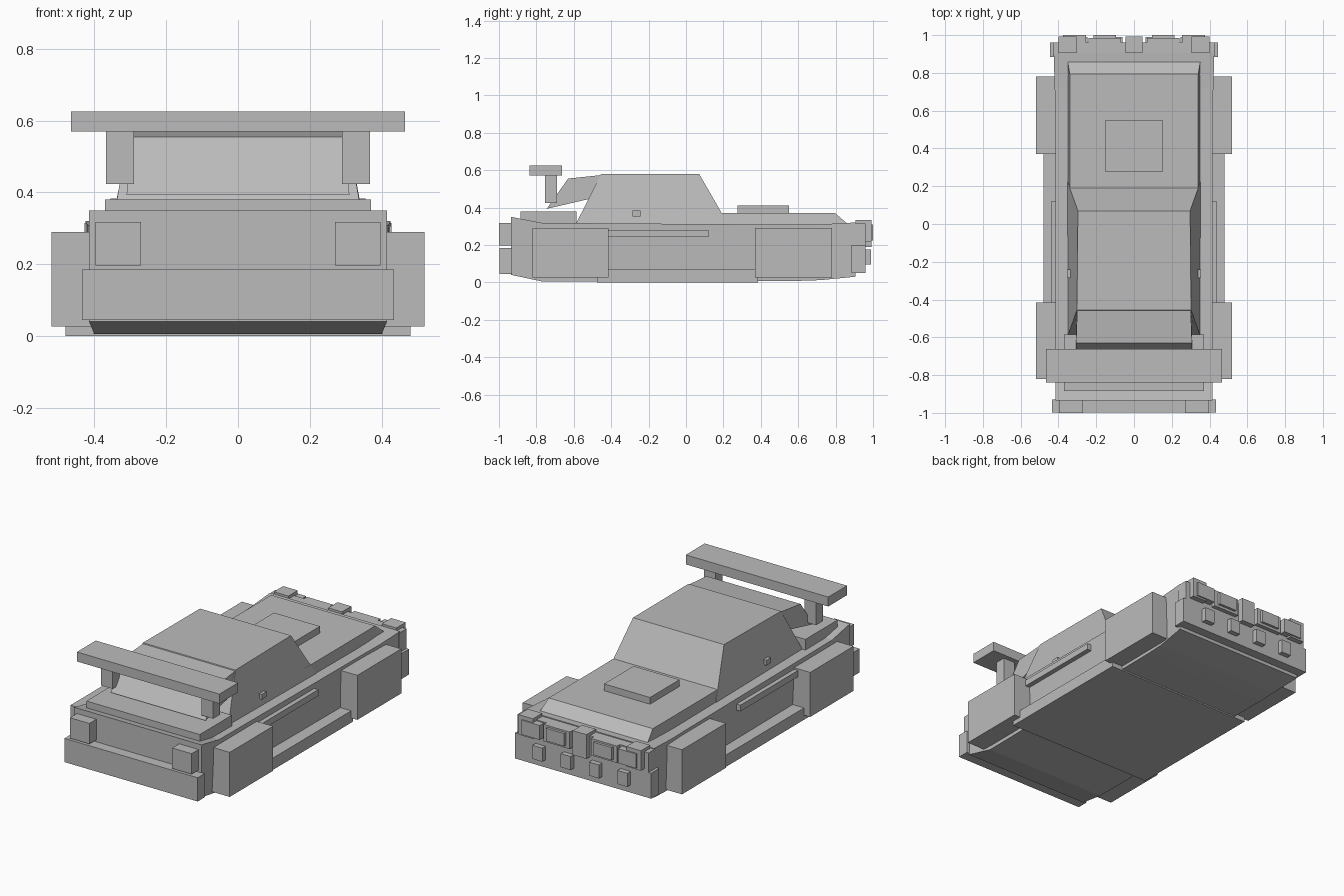
import bpy

default = bpy.data.objects.get("Cube")
if default:
    bpy.data.objects.remove(default, do_unlink=True)

# Single paint colour
paint = bpy.data.materials.new("plain_grey")
paint.use_nodes = True
grey = (0.5, 0.5, 0.5, 1)
paint.diffuse_color = grey
paint.node_tree.nodes["Principled BSDF"].inputs["Base Color"].default_value = grey


def make(name, verts, faces):
    mesh = bpy.data.meshes.new(name)
    mesh.from_pydata(verts, [], faces)
    mesh.materials.append(paint)
    obj = bpy.data.objects.new(name, mesh)
    bpy.context.collection.objects.link(obj)
    return obj


def loft(name, rings):
    """Skin a closed solid through rings of equal size."""
    n = len(rings[0])
    verts = [p for ring in rings for p in ring]
    faces = [tuple(reversed(range(n))), tuple(range(len(verts) - n, len(verts)))]
    for r in range(len(rings) - 1):
        a, b = r * n, (r + 1) * n
        for i in range(n):
            j = (i + 1) % n
            faces.append((a + i, a + j, b + j, b + i))
    obj = make(name, verts, faces)
    fix_normals(obj)
    return obj


def fix_normals(obj):
    import bmesh
    bm = bmesh.new()
    bm.from_mesh(obj.data)
    bmesh.ops.recalc_face_normals(bm, faces=bm.faces)
    bm.to_mesh(obj.data)
    bm.free()


def box(name, x, y, z):
    return loft(name, [[(x[0], v, z[0]), (x[1], v, z[0]), (x[1], v, z[1]), (x[0], v, z[1])] for v in y])


def pair(name, x, y, z):
    box("left_" + name, x, y, z)
    box("right_" + name, (-x[1], -x[0]), y, z)


def sections(name, rows):
    """Rows of y, bottom half width, bottom z, top half width, top z."""
    return loft(name, [[(-wb, y, zb), (wb, y, zb), (wt, y, zt), (-wt, y, zt)]
                       for y, wb, zb, wt, zt in rows])


def outline(name, points):
    """Side outline of (y, z, half width), spanned across the car."""
    return loft(name, [[(s * w, y, z) for y, z, w in points] for s in (-1, 1)])


# Lower body and sills
sections("body", [
    (-0.935, 0.415, 0.04, 0.415, 0.35),
    (-0.77, 0.40, 0.005, 0.415, 0.318),
    (0.60, 0.41, 0.008, 0.415, 0.308),
    (0.72, 0.41, 0.012, 0.42, 0.31),
    (0.905, 0.425, 0.03, 0.425, 0.32)])
box("side_sills", (-0.48, 0.48), (-0.475, 0.385), (0, 0.07))
for end, y in (("rear", (-0.82, -0.415)), ("front", (0.37, 0.78))):
    pair(end + "_wheel_block", (0.39, 0.52), y, (0.027, 0.29))
pair("side_trim", (0.40, 0.44), (-0.42, 0.12), (0.243, 0.28))

# Bonnet, scoop and boot lid
sections("bonnet", [
    (0.12, 0.35, 0.30, 0.34, 0.372),
    (0.795, 0.35, 0.30, 0.34, 0.372),
    (0.865, 0.352, 0.30, 0.352, 0.312)])
box("bonnet_scoop", (-0.15, 0.15), (0.275, 0.55), (0.36, 0.412))
box("boot_lid", (-0.37, 0.37), (-0.885, -0.585), (0.30, 0.38))

# Cabin
outline("cabin", [(-0.59, 0.31, 0.35), (-0.455, 0.578, 0.302), (0.07, 0.58, 0.297),
                  (0.19, 0.372, 0.34), (0.225, 0.31, 0.352)])
outline("rear_window", [(-0.745, 0.393, 0.31), (-0.63, 0.555, 0.307),
                        (-0.44, 0.575, 0.300), (-0.50, 0.45, 0.307)])
pair("door_handle", (0.33, 0.355), (-0.285, -0.242), (0.353, 0.383))

# Rear wing
box("wing", (-0.465, 0.465), (-0.838, -0.662), (0.57, 0.626))
pair("wing_support", (0.29, 0.367), (-0.755, -0.69), (0.423, 0.575))

# Rear bumper and lamps
box("rear_bumper", (-0.435, 0.435), (-0.997, -0.93), (0.045, 0.185))
pair("rear_lamp", (0.27, 0.397), (-1.0, -0.93), (0.197, 0.318))

# Nose: bumper, lamps and grille
box("front_bumper", (-0.445, 0.445), (0.885, 0.96), (0.05, 0.2))
box("nose_panel", (-0.428, 0.428), (0.89, 0.96), (0.2, 0.315))
pair("corner_lamp", (0.305, 0.40), (0.905, 0.992), (0.215, 0.333))
box("grille_centre", (-0.045, 0.045), (0.905, 0.992), (0.19, 0.333))
pair("outer_headlamp", (0.255, 0.375), (0.92, 1.0), (0.225, 0.31))
pair("inner_headlamp_frame", (0.07, 0.24), (0.92, 0.985), (0.215, 0.315))
pair("inner_headlamp", (0.095, 0.215), (0.92, 1.0), (0.23, 0.305))
pair("outer_bumper_lamp", (0.245, 0.31), (0.94, 0.99), (0.095, 0.175))
pair("inner_bumper_lamp", (0.06, 0.125), (0.94, 0.99), (0.095, 0.175))
